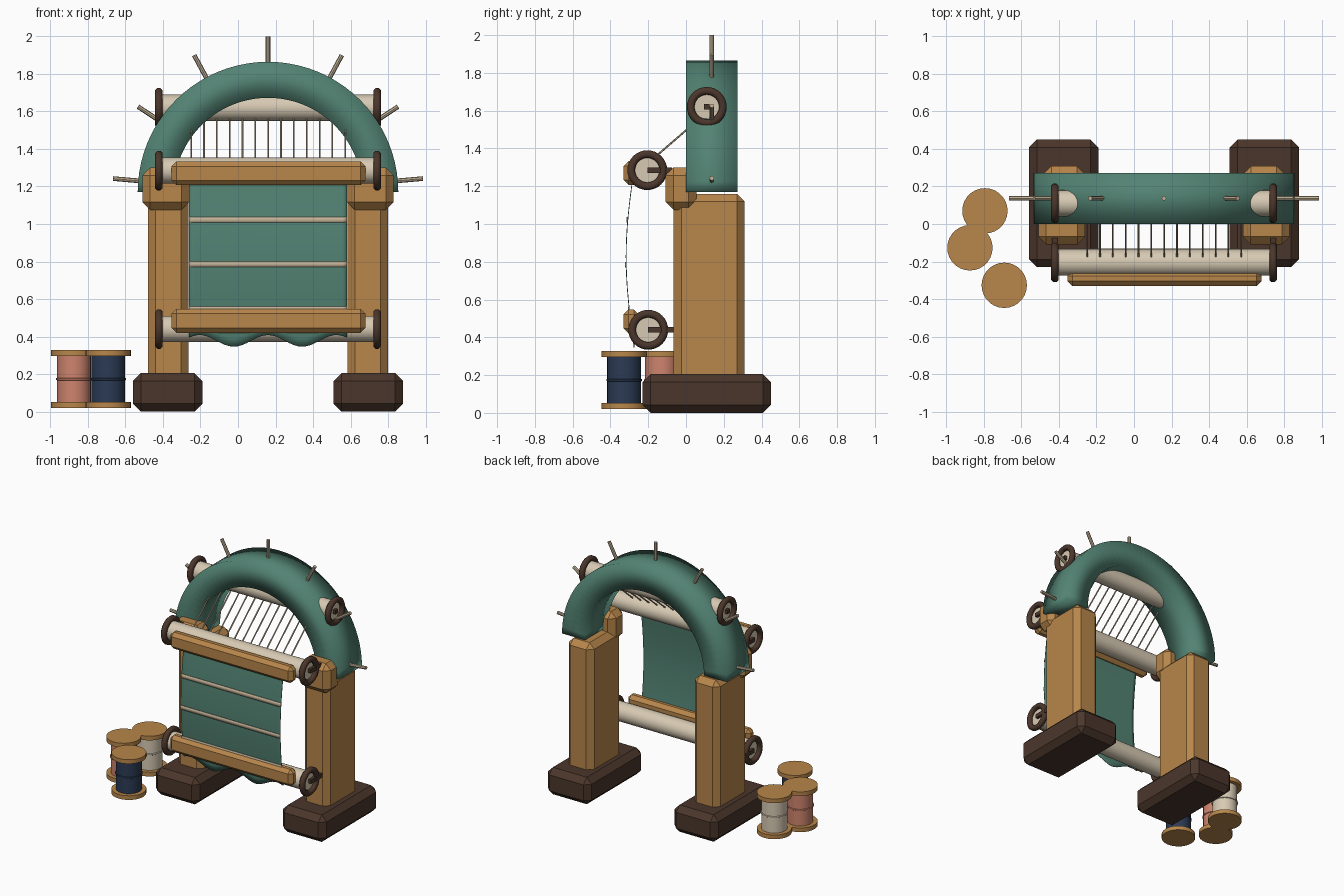
import bpy, bmesh, math
from mathutils import Vector

if "Cube" in bpy.data.objects:
    bpy.data.objects.remove(bpy.data.objects["Cube"])

CX, ARCH_Z = 0.16, 1.17      # loom axis and arch centre height

def mat(name, r, g, b):
    m = bpy.data.materials.new(name)
    m.diffuse_color = (r, g, b, 1)
    m.use_nodes = True
    m.node_tree.nodes["Principled BSDF"].inputs["Base Color"].default_value = m.diffuse_color
    return m

WOOD = mat("oak wood", 0.48, 0.24, 0.07)
DARK = mat("dark walnut", 0.07, 0.037, 0.024)
GREEN = mat("teal green", 0.085, 0.225, 0.172)
BEIGE = mat("pale linen", 0.68, 0.59, 0.45)
STRIPE = mat("stripe tan", 0.53, 0.43, 0.30)
CORAL = mat("coral yarn", 0.62, 0.23, 0.155)
NAVY = mat("navy yarn", 0.024, 0.043, 0.088)

def finish(bm, name, material, smooth=None):
    bmesh.ops.recalc_face_normals(bm, faces=bm.faces)
    me = bpy.data.meshes.new(name)
    bm.to_mesh(me)
    bm.free()
    me.materials.append(material)
    ob = bpy.data.objects.new(name, me)
    bpy.context.collection.objects.link(ob)
    if smooth is not None:
        bpy.ops.object.select_all(action='DESELECT')
        ob.select_set(True)
        bpy.context.view_layer.objects.active = ob
        bpy.ops.object.shade_smooth_by_angle(angle=math.radians(smooth))
    return ob

def box(name, x, y, z, material, bevel=0.0):
    """Chamfered box from (min, max) ranges."""
    bm = bmesh.new()
    bmesh.ops.create_cube(bm, size=1)
    for v in bm.verts:
        v.co = [(a + b) / 2 + c * (b - a) for (a, b), c in zip((x, y, z), v.co)]
    if bevel:
        bmesh.ops.bevel(bm, geom=list(bm.edges), offset=bevel, segments=1,
                        affect='EDGES', profile=0.5)
    return finish(bm, name, material)

def rod(name, p, q, r, material, sides=24):
    """Cylinder between two points."""
    p, q = Vector(p), Vector(q)
    bm = bmesh.new()
    bmesh.ops.create_cone(bm, cap_ends=True, segments=sides, radius1=r, radius2=r,
                          depth=(q - p).length)
    rot = Vector((0, 0, 1)).rotation_difference(q - p)
    for v in bm.verts:
        v.co = rot @ v.co + (p + q) / 2
    return finish(bm, name, material, 40 if sides > 8 else None)

def ring(name, centre, axis, major, minor, material, n=32, m=8):
    """Torus around an axis."""
    rot = Vector((0, 0, 1)).rotation_difference(Vector(axis))
    bm = bmesh.new()
    g = []
    for i in range(n):
        a = math.tau * i / n
        row = []
        for j in range(m):
            b = math.tau * (j + 0.5) / m
            r = major + minor * math.cos(b)
            row.append(bm.verts.new(rot @ Vector((r * math.cos(a), r * math.sin(a),
                       minor * math.sin(b))) + Vector(centre)))
        g.append(row)
    for i in range(n):
        for j in range(m):
            k, l = (i + 1) % n, (j + 1) % m
            bm.faces.new((g[i][j], g[k][j], g[k][l], g[i][l]))
    return finish(bm, name, material, 50)

# feet, posts and collars, mirrored about the loom axis
for side, s in (("left", -1), ("right", 1)):
    def span(a, b):
        return tuple(sorted((CX + s * a, CX + s * b)))
    box(side + "_foot", span(0.35, 0.72), (-0.23, 0.45), (0.0, 0.205), DARK, 0.042)
    box(side + "_post", span(0.425, 0.64), (-0.065, 0.31), (0.15, 1.16), WOOD, 0.04)
    box(side + "_collar", span(0.42, 0.67), (-0.108, 0.055), (1.075, 1.30), WOOD, 0.042)

# arch: rectangular section swept through half a turn, smooth shaded
bm = bmesh.new()
rows = []
N = 40
for i in range(N + 1):
    a = math.pi * i / N
    rows.append([bm.verts.new((CX + r * math.cos(a), y, ARCH_Z + r * math.sin(a)))
                 for r, y in ((0.695, 0.0), (0.695, 0.273), (0.503, 0.273), (0.503, 0.0))])
for p, q in zip(rows, rows[1:]):
    for j in range(4):
        k = (j + 1) % 4
        bm.faces.new((p[j], q[j], q[k], p[k]))
bm.faces.new(rows[0])
bm.faces.new(rows[-1])
finish(bm, "arch", GREEN, 180)

# pegs radiating from the arch
for i in range(7):
    a = math.radians(5 + i * 170 / 6)
    d = Vector((math.cos(a), 0, math.sin(a)))
    c = Vector((CX, 0.137, ARCH_Z))
    rod(f"peg_{i + 1}", c + d * 0.66, c + d * 0.83, 0.0125, STRIPE, 8)

# rollers with dark end rings and support bars
for name, y, z, reach in (("warp", 0.11, 1.62, 0.03), ("breast", -0.205, 1.285, 0.13),
                          ("cloth", -0.2, 0.44, 0.15)):
    rod(name + "_roller", (CX - 0.575, y, z), (CX + 0.575, y, z), 0.07, BEIGE, 32)
    for side, s in (("left", -1), ("right", 1)):
        x = CX + s * 0.582
        ring(f"{name}_{side}_ring", (x, y, z), (1, 0, 0), 0.085, 0.022, DARK)
        bar = (y, y + reach) if reach > 0.05 else (y - 0.015, y + 0.015)
        box(f"{name}_{side}_bracket", (x - 0.015, x + 0.015), bar,
            (z - 0.015, z + 0.015), DARK)

# clamp bars in front of the breast and cloth rollers
box("upper_bar", (-0.355, 0.68), (-0.33, -0.25), (1.207, 1.333), WOOD, 0.026)
box("lower_bar", (-0.355, 0.68), (-0.33, -0.25), (0.42, 0.548), WOOD, 0.026)

# warp threads
for i in range(13):
    x = -0.25 + 0.0685 * i
    rod(f"warp_thread_{i + 1}", (x, -0.175, 1.345), (x, 0.08, 1.565), 0.005, STRIPE, 6)

def cloth_y(z):
    """Forward bulge of the cloth at height z."""
    t = min(1, max(0, (z - 0.36) / 0.93))
    return -0.275 - 0.042 * math.sin(math.pi * t)

def sheet(name, x0, x1, low, high, material, ny, off, thick):
    nx = 36
    bm = bmesh.new()
    g = []
    for i in range(nx + 1):
        x = x0 + (x1 - x0) * i / nx
        z0 = low(x)
        g.append([bm.verts.new((x, cloth_y(z0 + (high - z0) * j / ny) + off,
                                z0 + (high - z0) * j / ny)) for j in range(ny + 1)])
    for i in range(nx):
        for j in range(ny):
            bm.faces.new((g[i][j], g[i + 1][j], g[i + 1][j + 1], g[i][j + 1]))
    ob = finish(bm, name, material, 40)
    mod = ob.modifiers.new("thickness", 'SOLIDIFY')
    mod.thickness, mod.offset = thick, 0
    return ob

# hanging cloth with scalloped hem, and its woven stripes
sheet("cloth", -0.26, 0.58,
      lambda x: 0.377 + 0.031 * math.cos(math.tau * (x - CX) / 0.365),
      1.30, GREEN, 20, 0.0, 0.004)
for i, z in enumerate((0.545, 0.785, 1.022)):
    sheet(f"cloth_stripe_{i + 1}", -0.26, 0.58, lambda x, z=z: z - 0.015, z + 0.015,
          STRIPE, 2, -0.004, 0.006)

# yarn spools beside the loom
for name, x, y, m in (("cream", -0.795, 0.07, BEIGE), ("coral", -0.875, -0.127, CORAL),
                      ("navy", -0.692, -0.327, NAVY)):
    rod(name + "_spool_yarn", (x, y, 0.04), (x, y, 0.31), 0.09, m, 28)
    ring(name + "_spool_band", (x, y, 0.173), (0, 0, 1), 0.088, 0.008, m, 28, 6)
    rod(name + "_spool_base", (x, y, 0.02), (x, y, 0.052), 0.121, WOOD, 28)
    rod(name + "_spool_top", (x, y, 0.295), (x, y, 0.327), 0.121, WOOD, 28)
